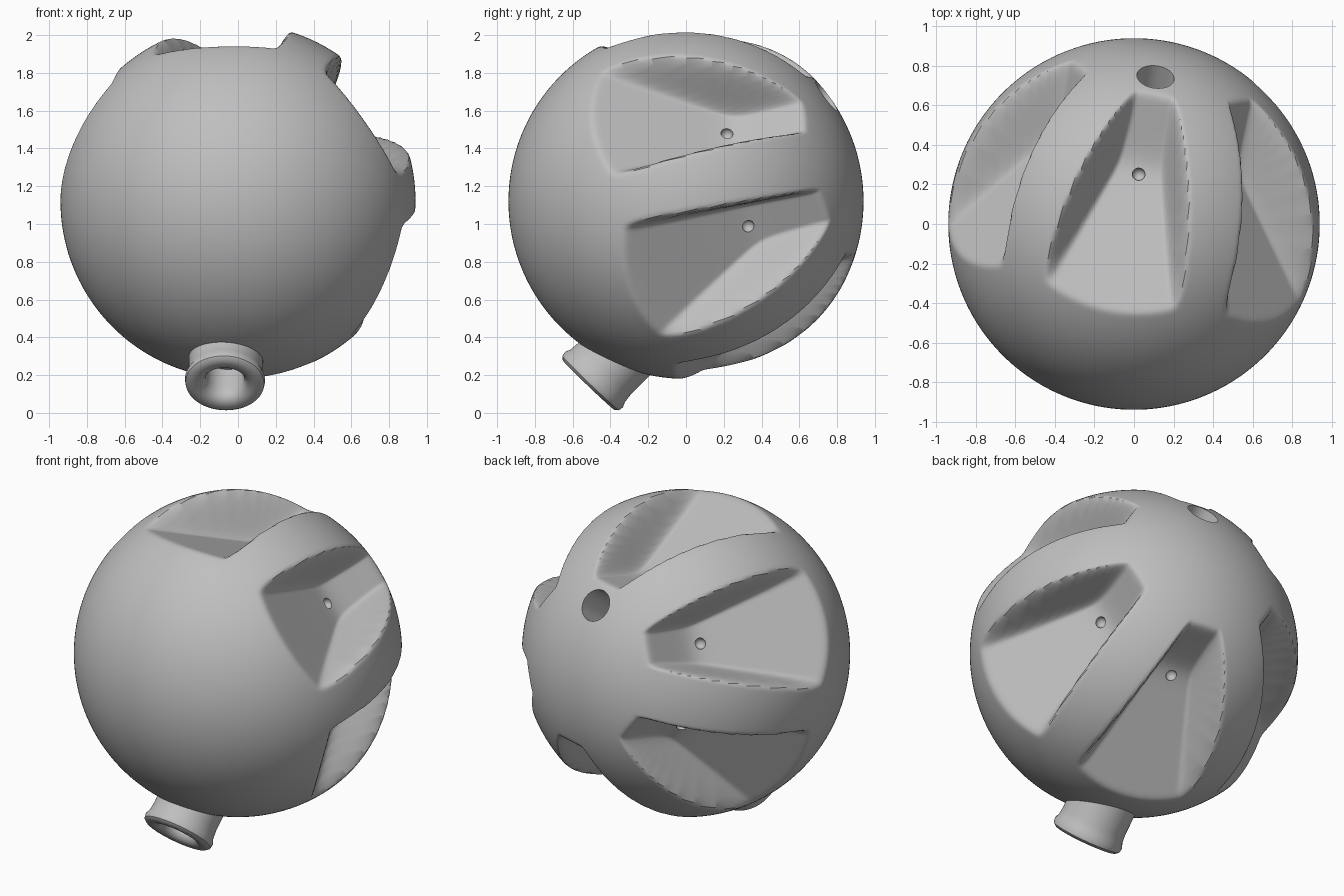
import bpy, bmesh
from math import radians, atan2, sin, cos, pi, hypot
from mathutils import Vector, Matrix

cube = bpy.data.objects.get("Cube")
if cube:
    bpy.data.objects.remove(cube, do_unlink=True)

RADIUS = 0.94
CENTRE = Vector((0, 0, 1.12))
POCKETS = 6
STEP = 2 * pi / POCKETS
TURN = radians(-3)

# Tilted frame: the pockets are arranged around this axis
axis = Vector((0.2, 1, 0.25)).normalized()
up = (Vector((0, 0, 1)) - axis * axis.z).normalized()
side = axis.cross(up)
frame = Matrix((side, up, axis)).transposed()

grey = bpy.data.materials.new("plain_grey")
grey.use_nodes = True
grey.diffuse_color = (0.52, 0.52, 0.52, 1)
grey.node_tree.nodes["Principled BSDF"].inputs["Base Color"].default_value = grey.diffuse_color


def add_object(name, bm):
    mesh = bpy.data.meshes.new(name)
    bm.to_mesh(mesh)
    bm.free()
    obj = bpy.data.objects.new(name, mesh)
    bpy.context.collection.objects.link(obj)
    mesh.materials.append(grey)
    return obj


def activate(obj):
    bpy.ops.object.select_all(action='DESELECT')
    obj.select_set(True)
    bpy.context.view_layer.objects.active = obj


def finish(obj):
    activate(obj)
    for mod in list(obj.modifiers):
        bpy.ops.object.modifier_apply(modifier=mod.name)
    bpy.ops.object.shade_smooth_by_angle(angle=radians(40))


def pocket_radius(d):
    """Distance to the surface along d: sphere, or the nearest pocket's walls."""
    turn = (atan2(d.x, d.y) - TURN + STEP / 2) % STEP - STEP / 2
    out = hypot(d.x, d.y)
    a, b, v = d.z, out * cos(turn), abs(out * sin(turn))
    planes = (
        (0.749, 0.655 * a + b),                # sloping floor
        (0.456, b - 0.042 * a),                # rear channel
        (0.07, 0.455 * b - 0.07 * a - v),      # side wall
    )
    hits = [dist / max(slope, 0.01) for dist, slope in planes]
    return min(RADIUS, sum(h ** 24 for h in hits) ** (1 / 24))


# Ball with six tapered pockets
bm = bmesh.new()
bmesh.ops.create_uvsphere(bm, u_segments=420, v_segments=210, radius=1)
for vert in bm.verts:
    d = vert.co.normalized()
    vert.co = CENTRE + frame @ (d * pocket_radius(d))
ball = add_object("pocketed_ball", bm)
soften = ball.modifiers.new("soft_lips", 'SMOOTH')
soften.factor = 0.5
soften.iterations = 7

# Cutter: small pit in each pocket and one round hole at the back
bm = bmesh.new()
for i in range(POCKETS):
    phi = TURN + i * STEP
    spot = frame @ Vector((0.5 * sin(phi), 0.5 * cos(phi), 0.38))
    bmesh.ops.create_uvsphere(bm, u_segments=20, v_segments=12, radius=0.033,
                              matrix=Matrix.Translation(CENTRE + spot))
hole_dir = Vector((0.11, 0.75, 0.56)).normalized()
bmesh.ops.create_cone(
    bm, cap_ends=True, segments=48, radius1=0.095, radius2=0.095, depth=0.5,
    matrix=Matrix.Translation(CENTRE + hole_dir * 0.9) @ hole_dir.to_track_quat('Z', 'Y').to_matrix().to_4x4())
cutter = add_object("hole_cutter", bm)
cutter.hide_render = True
cut = ball.modifiers.new("holes", 'BOOLEAN')
cut.operation = 'DIFFERENCE'
cut.solver = 'EXACT'
cut.object = cutter
finish(ball)
bpy.data.objects.remove(cutter, do_unlink=True)

# Hollow neck with a rounded lip, turned from a profile (radius, height)
profile = [(0.2, -0.38), (0.195, -0.12), (0.2, -0.07), (0.212, -0.04), (0.208, -0.015),
           (0.19, 0), (0.15, 0), (0.12, -0.012), (0.103, -0.04), (0.1, -0.08),
           (0.1, -0.24), (0, -0.24)]
bm = bmesh.new()
points = [bm.verts.new((r, 0, h)) for r, h in profile]
edges = [bm.edges.new(pair) for pair in zip(points, points[1:])]
bmesh.ops.spin(bm, geom=points + edges, cent=(0, 0, 0), axis=(0, 0, 1),
               angle=2 * pi, steps=64)
bmesh.ops.remove_doubles(bm, verts=bm.verts, dist=0.0005)
bmesh.ops.recalc_face_normals(bm, faces=bm.faces)
neck_dir = Vector((-0.03, -0.69, -0.72)).normalized()
bm.transform(Matrix.Translation((-0.07, -0.515, 0.147)) @ neck_dir.to_track_quat('Z', 'Y').to_matrix().to_4x4())
neck = add_object("neck", bm)
# The open profile has no inside, so make sure the lip faces outward
lip = max(neck.data.polygons, key=lambda p: (p.center - CENTRE).dot(neck_dir))
if lip.normal.dot(neck_dir) < 0:
    neck.data.flip_normals()
finish(neck)
